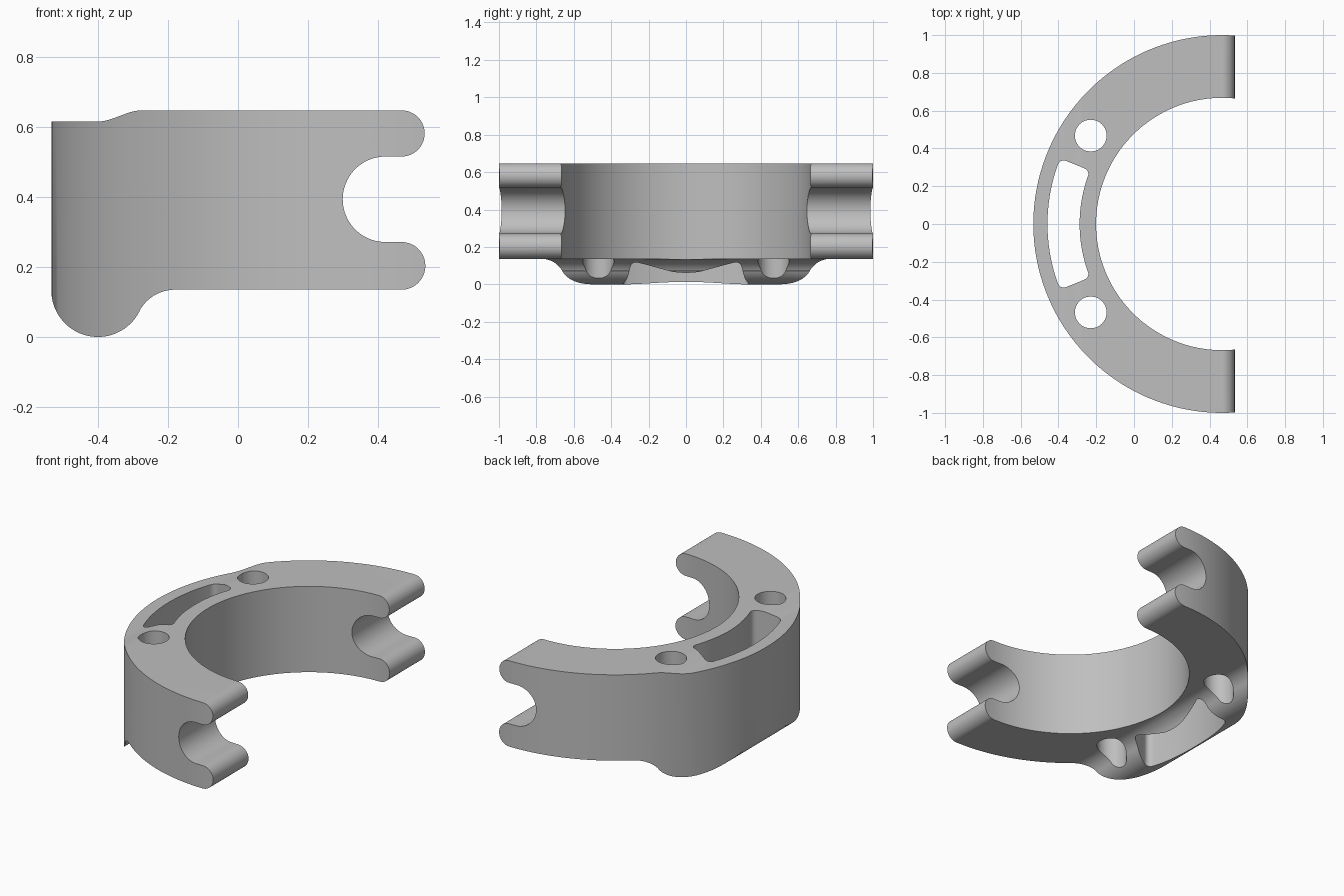
import bpy
import bmesh
from math import sin, cos, pi, radians

cube = bpy.data.objects.get("Cube")
if cube:
    bpy.data.objects.remove(cube, do_unlink=True)

CX = 0.467      # axis of the ring
STEPS = 24

grey = bpy.data.materials.new("plain grey")
grey.use_nodes = True
colour = (0.52, 0.52, 0.52, 1)
grey.diffuse_color = colour
grey.node_tree.nodes["Principled BSDF"].inputs["Base Color"].default_value = colour


def arc(cx, cy, r, start, end, n=STEPS):
    """Points on an arc, angles in degrees."""
    angles = [radians(start + (end - start) * i / n) for i in range(n + 1)]
    return [(cx + r * cos(a), cy + r * sin(a)) for a in angles]


def prism(name, points, low, high, along="z"):
    """Extrude a closed outline along z or y."""
    def place(p, h):
        return (p[0], p[1], h) if along == "z" else (p[0], h, p[1])
    bm = bmesh.new()
    rings = [[bm.verts.new(place(p, h)) for p in points] for h in (low, high)]
    n = len(points)
    bm.faces.new(rings[0])
    bm.faces.new(rings[1])
    for i in range(n):
        j = (i + 1) % n
        bm.faces.new((rings[0][i], rings[0][j], rings[1][j], rings[1][i]))
    bmesh.ops.recalc_face_normals(bm, faces=bm.faces)
    mesh = bpy.data.meshes.new(name)
    bm.to_mesh(mesh)
    bm.free()
    mesh.materials.append(grey)
    obj = bpy.data.objects.new(name, mesh)
    bpy.context.collection.objects.link(obj)
    return obj


def disc(cx, cy, r, n):
    return arc(cx, cy, r, 0, 360, n)[:-1]


# Side profile: stepped top, rounded jaws around a notch, rounded foot
step = []
for i in range(13):
    t = i / 12
    step.append((-0.4 + 0.125 * t, 0.615 + 0.032 * t * t * (3 - 2 * t)))
profile = [(-0.6, 0.134), (-0.6, 0.615)] + step
profile += arc(CX, 0.581, 0.066, 90, -90)
profile += arc(0.421, 0.393, 0.122, 90, 270, 40)
profile += arc(CX, 0.203, 0.068, 90, -90)
profile += arc(-0.18, 0.02, 0.115, 90, 152.8, 16)
profile += arc(-0.4, 0.133, 0.133, -27.2, -180, 32)
clamp = prism("clamp_body", profile, -1.1, 1.1, "y")

# Curved slot: a rounded rectangle bent around the ring axis
half, r_in, r_out, corner = radians(22), 0.755, 0.925, 0.032
mid = (r_in + r_out) / 2
reach = half * mid - corner
bar = []
for a, r, s in ((0, r_out, 1), (90, r_in, 1), (180, r_in, -1), (270, r_out, -1)):
    rc = r - corner if r == r_out else r + corner
    bar += arc(rc, s * reach, corner, a, a + 90, 8)
    if a in (90, 270):      # points along the long sides
        bar += [(r, s * reach * (1 - 2 * k / STEPS)) for k in range(1, STEPS)]
slot = [(CX - r * cos(d / mid), r * sin(d / mid)) for r, d in bar]

# Shape the body with the ring, holes and slot
cutters = [
    (prism("outer_cutter", disc(CX, 0, 1, 192), -0.2, 1), "INTERSECT"),
    (prism("bore_cutter", disc(CX, 0, 0.668, 160), -0.2, 1), "DIFFERENCE"),
    (prism("slot_cutter", slot, -0.2, 1), "DIFFERENCE"),
]
for side in (-1, 1):
    hole = prism("hole_cutter", disc(-0.229, side * 0.468, 0.084, 48), -0.2, 1)
    cutters.append((hole, "DIFFERENCE"))

bpy.ops.object.select_all(action="DESELECT")
clamp.select_set(True)
bpy.context.view_layer.objects.active = clamp
for cutter, operation in cutters:
    cutter.hide_render = True
    mod = clamp.modifiers.new("cut", "BOOLEAN")
    mod.operation = operation
    mod.solver = "EXACT"
    mod.object = cutter
    bpy.ops.object.modifier_apply(modifier=mod.name)
    bpy.data.objects.remove(cutter, do_unlink=True)

bpy.ops.object.shade_smooth_by_angle(angle=radians(30))
